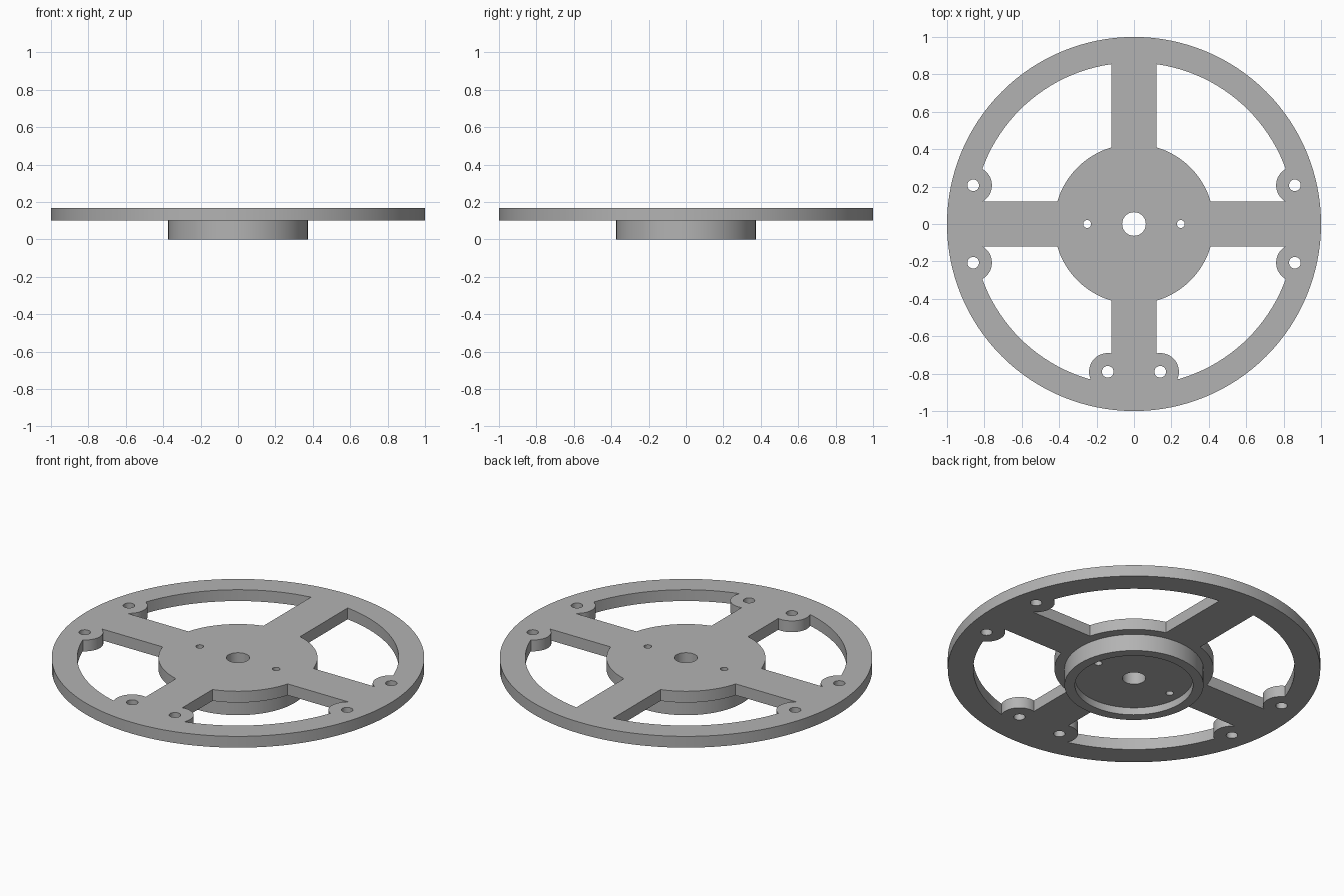
import bpy
import math

cube = bpy.data.objects.get("Cube")
if cube:
    bpy.data.objects.remove(cube, do_unlink=True)

# Main dimensions
PLATE_BOTTOM, PLATE_TOP = 0.10, 0.167
RIM_INNER, HUB_RADIUS = 0.863, 0.427
SPOKE_WIDTH = 0.24
COLLAR_RADIUS, RECESS_RADIUS, RECESS_DEPTH = 0.373, 0.317, 0.043
LUG_RADIUS, LUG_HOLE = 0.1, 0.031

grey = bpy.data.materials.new("grey metal")
grey.use_nodes = True
colour = (0.45, 0.45, 0.45, 1)
grey.diffuse_color = colour
grey.node_tree.nodes["Principled BSDF"].inputs["Base Color"].default_value = colour


def cylinder(name, radius, low, high, x=0, y=0, sides=128):
    bpy.ops.mesh.primitive_cylinder_add(
        vertices=sides, radius=radius, depth=high - low, location=(x, y, (low + high) / 2))
    obj = bpy.context.object
    obj.name = name
    return obj


def box(name, size, z):
    bpy.ops.mesh.primitive_cube_add(size=1, location=(0, 0, z))
    obj = bpy.context.object
    obj.name = name
    obj.scale = size
    bpy.ops.object.transform_apply(location=False, rotation=False, scale=True)
    return obj


def combine(target, tool, operation="DIFFERENCE"):
    """Apply one boolean and discard its tool."""
    mod = target.modifiers.new("combine", "BOOLEAN")
    mod.operation = operation
    mod.solver = "EXACT"
    mod.object = tool
    bpy.context.view_layer.objects.active = target
    bpy.ops.object.modifier_apply(modifier=mod.name)
    bpy.data.objects.remove(tool, do_unlink=True)


# Screw lugs: two on each side, two at the front
lugs = [(sx * 0.86, sy * 0.207) for sx in (-1, 1) for sy in (-1, 1)]
lugs += [(sx * 0.14, -0.79) for sx in (-1, 1)]

# Window cutter: the gap between hub and rim, less the spokes and lugs
windows = cylinder("window_cutter", RIM_INNER, 0.05, 0.25)
combine(windows, cylinder("hub_keep", HUB_RADIUS, 0, 0.3))
combine(windows, box("side_spokes_keep", (2.2, SPOKE_WIDTH, 0.4), 0.15))
combine(windows, box("front_back_spokes_keep", (SPOKE_WIDTH, 2.2, 0.44), 0.15))
for x, y in lugs:
    combine(windows, cylinder("lug_keep", LUG_RADIUS, -0.1, 0.4, x, y, 64))

# Wheel plate with its windows
wheel = cylinder("spoked_wheel", 1, PLATE_BOTTOM, PLATE_TOP)
combine(wheel, windows)

# Recessed collar under the hub
collar = cylinder("hub_collar", COLLAR_RADIUS, 0, 0.13)
combine(collar, cylinder("collar_recess", RECESS_RADIUS, -0.1, RECESS_DEPTH))
combine(wheel, collar, "UNION")

# Shaft, pin and screw holes
holes = [(0, 0, 0.063), (-0.25, 0, 0.021), (0.25, 0, 0.021)]
holes += [(x, y, LUG_HOLE) for x, y in lugs]
for x, y, radius in holes:
    combine(wheel, cylinder("hole_cutter", radius, -0.2, 0.4, x, y, 48))

# Finish
wheel.data.materials.clear()
wheel.data.materials.append(grey)
for face in wheel.data.polygons:
    face.material_index = 0
bpy.ops.object.select_all(action="DESELECT")
wheel.select_set(True)
bpy.context.view_layer.objects.active = wheel
bpy.ops.object.shade_smooth_by_angle(angle=math.radians(30))
